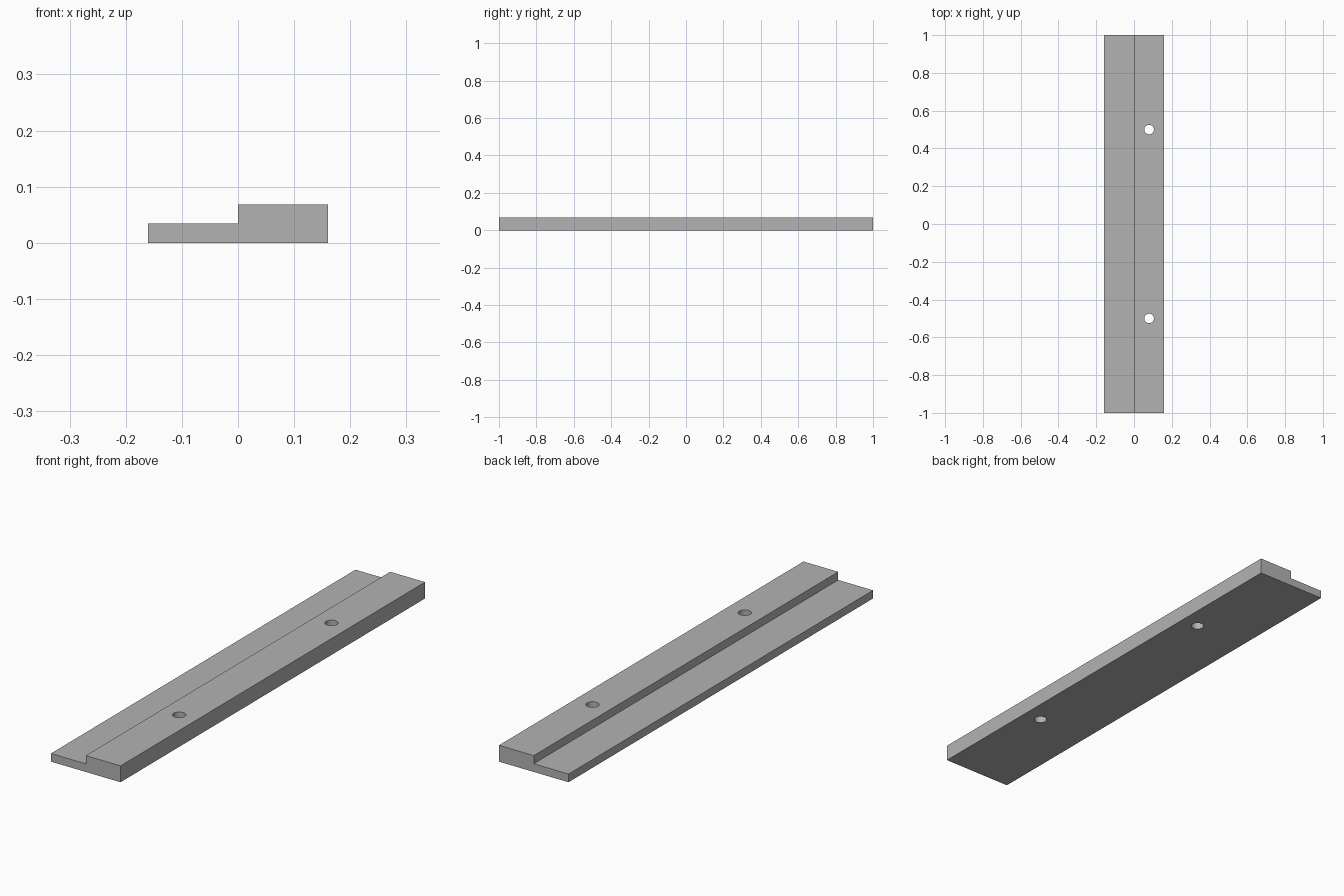
import bpy
import bmesh

cube = bpy.data.objects.get("Cube")
if cube:
    bpy.data.objects.remove(cube, do_unlink=True)

HALF_WIDTH, HALF_LENGTH = 0.16, 1.0
LOW, HIGH = 0.034, 0.068
HOLE_X, HOLE_Y, HOLE_RADIUS = 0.08, 0.5, 0.025

grey = bpy.data.materials.new("plain grey")
grey.use_nodes = True
grey.diffuse_color = (0.45, 0.45, 0.45, 1)
grey.node_tree.nodes["Principled BSDF"].inputs["Base Color"].default_value = grey.diffuse_color


def make_object(name, bm):
    bmesh.ops.recalc_face_normals(bm, faces=bm.faces)
    mesh = bpy.data.meshes.new(name)
    bm.to_mesh(mesh)
    bm.free()
    mesh.materials.append(grey)
    obj = bpy.data.objects.new(name, mesh)
    bpy.context.collection.objects.link(obj)
    return obj


# Stepped strip: L-shaped profile extruded along its length
profile = [(-HALF_WIDTH, 0), (HALF_WIDTH, 0), (HALF_WIDTH, HIGH),
           (0, HIGH), (0, LOW), (-HALF_WIDTH, LOW)]
bm = bmesh.new()
end = bm.faces.new([bm.verts.new((x, -HALF_LENGTH, z)) for x, z in profile])
extruded = bmesh.ops.extrude_face_region(bm, geom=[end])["geom"]
bmesh.ops.translate(bm, vec=(0, 2 * HALF_LENGTH, 0),
                    verts=[v for v in extruded if isinstance(v, bmesh.types.BMVert)])
strip = make_object("stepped_strip", bm)

# Two screw holes through the thick half
bpy.context.view_layer.objects.active = strip
for side in (-1, 1):
    bm = bmesh.new()
    bmesh.ops.create_cone(bm, cap_ends=True, segments=48, radius1=HOLE_RADIUS,
                          radius2=HOLE_RADIUS, depth=4 * HIGH)
    bmesh.ops.translate(bm, vec=(HOLE_X, side * HOLE_Y, HIGH / 2), verts=bm.verts)
    cutter = make_object("hole_cutter", bm)
    cutter.hide_render = True
    cut = strip.modifiers.new("screw_hole", "BOOLEAN")
    cut.operation = "DIFFERENCE"
    cut.solver = "EXACT"
    cut.object = cutter
    bpy.ops.object.modifier_apply(modifier=cut.name)
    bpy.data.objects.remove(cutter, do_unlink=True)

# Smooth hole walls, sharp outer edges
bpy.ops.object.select_all(action="DESELECT")
strip.select_set(True)
bpy.ops.object.shade_smooth_by_angle(angle=0.5)
